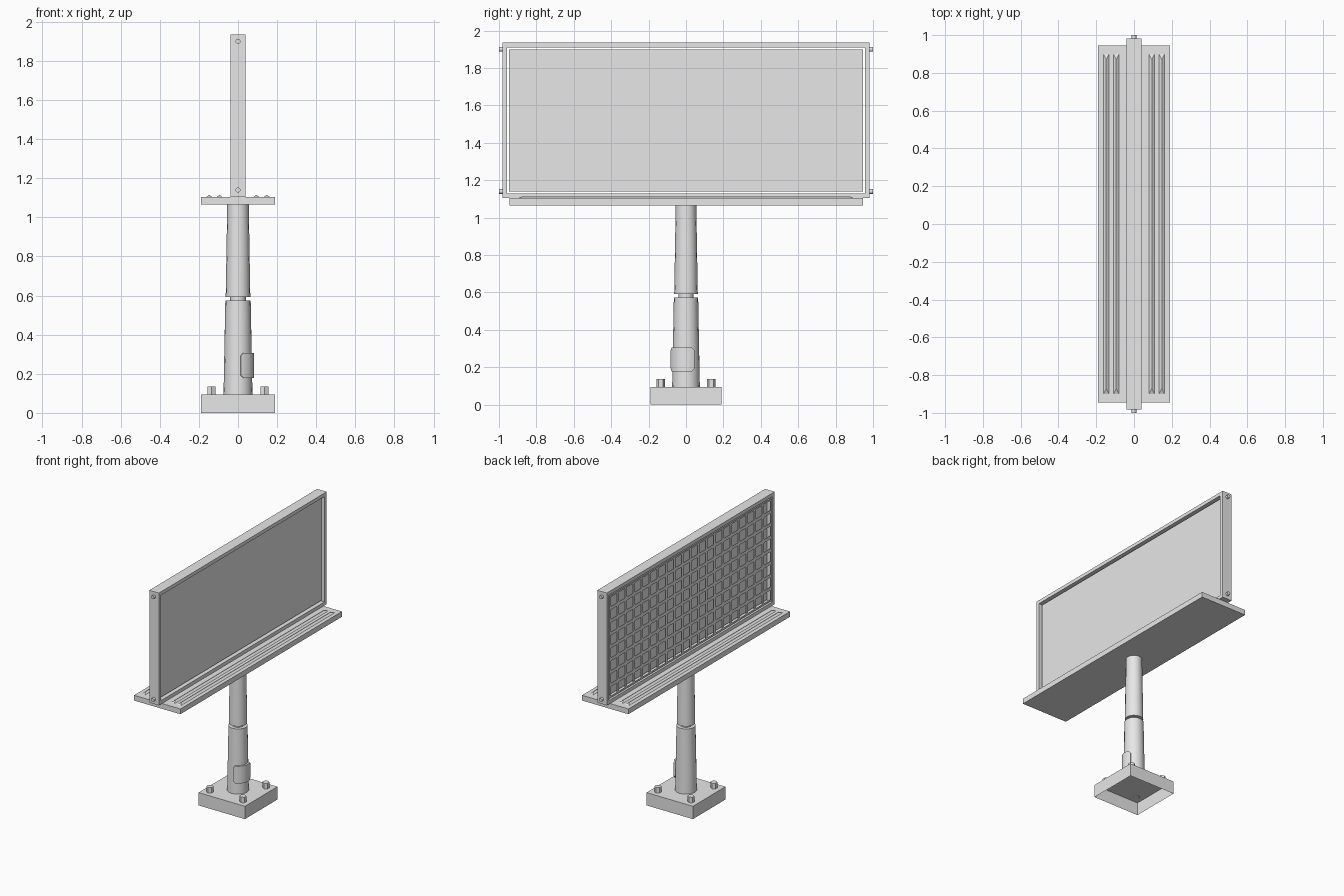
import bpy, bmesh, math
from mathutils import Matrix, Vector

cube = bpy.data.objects.get("Cube")
if cube:
    bpy.data.objects.remove(cube, do_unlink=True)

grey = bpy.data.materials.new("plain grey")
grey.use_nodes = True
grey.diffuse_color = (0.8, 0.8, 0.8, 1)
grey.node_tree.nodes["Principled BSDF"].inputs["Base Color"].default_value = (0.8, 0.8, 0.8, 1)


def finish(name, bm, smooth=False):
    """Turn a bmesh into a named object with the shared material."""
    bmesh.ops.recalc_face_normals(bm, faces=bm.faces)
    mesh = bpy.data.meshes.new(name)
    bm.to_mesh(mesh)
    bm.free()
    mesh.materials.append(grey)
    obj = bpy.data.objects.new(name, mesh)
    bpy.context.collection.objects.link(obj)
    if smooth:
        bpy.ops.object.select_all(action="DESELECT")
        obj.select_set(True)
        bpy.context.view_layer.objects.active = obj
        bpy.ops.object.shade_smooth_by_angle(angle=math.radians(35))
    return obj


def box(name, low, high, open_bottom=False):
    low, high = Vector(low), Vector(high)
    bm = bmesh.new()
    place = Matrix.Translation((low + high) / 2) @ Matrix.Diagonal((*(high - low), 1))
    bmesh.ops.create_cube(bm, size=1, matrix=place)
    if open_bottom:
        under = [f for f in bm.faces if all(v.co.z < low.z + 0.001 for v in f.verts)]
        bmesh.ops.delete(bm, geom=under, context="FACES")
    return finish(name, bm)


def rod(name, r1, r2, start, end, sides=16, smooth=True):
    """Tapered cylinder between two points."""
    start, end = Vector(start), Vector(end)
    axis = end - start
    turn = axis.to_track_quat("Z", "Y").to_matrix().to_4x4()
    bm = bmesh.new()
    bmesh.ops.create_cone(bm, cap_ends=True, segments=sides, radius1=r1, radius2=r2,
                          depth=axis.length,
                          matrix=Matrix.Translation((start + end) / 2) @ turn)
    return finish(name, bm, smooth)


def lattice(name, centre, length, height, columns, rows, bar, depth):
    """Upright sheet in the yz plane with a window cut in every cell."""
    turn = Matrix(((0, 0, 1, 0), (1, 0, 0, 0), (0, 1, 0, 0), (0, 0, 0, 1)))
    place = Matrix.Translation(centre) @ turn @ Matrix.Diagonal((length, height, 1, 1))
    bm = bmesh.new()
    bmesh.ops.create_grid(bm, x_segments=columns, y_segments=rows, size=0.5, matrix=place)
    cells = list(bm.faces)
    bmesh.ops.inset_individual(bm, faces=cells, thickness=bar)
    bmesh.ops.delete(bm, geom=cells, context="FACES")
    obj = finish(name, bm)
    solid = obj.modifiers.new("thickness", "SOLIDIFY")
    solid.thickness = depth
    solid.offset = 0
    return obj


def ridge(name, x, z):
    """Long low rib with a pointed crest and sloping ends."""
    bm = bmesh.new()
    base = [bm.verts.new((x + sx * 0.015, sy * 0.9, z))
            for sx, sy in ((-1, -1), (1, -1), (1, 1), (-1, 1))]
    near, far = [bm.verts.new((x, y, z + 0.011)) for y in (-0.87, 0.87)]
    a, b, c, d = base
    for loop in ((a, b, near), (b, c, far, near), (c, d, far), (d, a, near, far), (d, c, b, a)):
        bm.faces.new(loop)
    return finish(name, bm)


# Hollow foot with four hexagonal anchor bolts
box("foot", (-0.19, -0.19, 0), (0.19, 0.19, 0.095), open_bottom=True)
for sx in (-1, 1):
    for sy in (-1, 1):
        x, y = sx * 0.135, sy * 0.135
        rod("anchor_bolt", 0.024, 0.024, (x, y, 0.09), (x, y, 0.136), 6, False)

# Two-part tapered pole with a narrow joint
rod("lower_pole", 0.074, 0.065, (0, 0, 0.095), (0, 0, 0.574))
rod("pole_joint", 0.04, 0.04, (0, 0, 0.57), (0, 0, 0.6))
rod("upper_pole", 0.063, 0.055, (0, 0, 0.592), (0, 0, 1.066))

# Curved access hatch wrapped around the pole, with clipped corners
bm = bmesh.new()
rings = []
angles = [-80, -69, -50, -32, -14, 4, 22, 33]
for angle in angles:
    clip = 0.015 if angle in (angles[0], angles[-1]) else 0
    c, s = math.cos(math.radians(angle)), math.sin(math.radians(angle))
    corners = ((0.06, 0.178 + clip), (0.083, 0.178 + clip),
               (0.083, 0.306 - clip), (0.06, 0.306 - clip))
    rings.append([bm.verts.new((r * c, r * s, z)) for r, z in corners])
for one, two in zip(rings, rings[1:]):
    for i in range(4):
        j = (i + 1) % 4
        bm.faces.new((one[i], one[j], two[j], two[i]))
bm.faces.new(rings[0])
bm.faces.new(rings[-1])
finish("access_hatch", bm, smooth=True)

# Walkway under the sign with raised ribs
box("walkway", (-0.19, -0.945, 1.065), (0.19, 0.945, 1.104))
for x in (-0.147, -0.094, 0.094, 0.147):
    ridge("walkway_rib", x, 1.104)

# Sign: frame, recessed panel and open grille on the rear side
lattice("sign_frame", (0, 0, 1.52), 1.964, 0.832, 1, 1, 0.037, 0.078)
box("sign_panel", (0, -0.946, 1.14), (0.02, 0.946, 1.9))
lattice("rear_grille", (-0.035, 0, 1.52), 1.89, 0.758, 20, 8, 0.017, 0.004)

# Small bolts on both ends of the frame
for sy in (-1, 1):
    for z in (1.14, 1.9):
        rod("frame_bolt", 0.013, 0.013, (0, sy * 0.975, z), (0, sy, z), 12)
